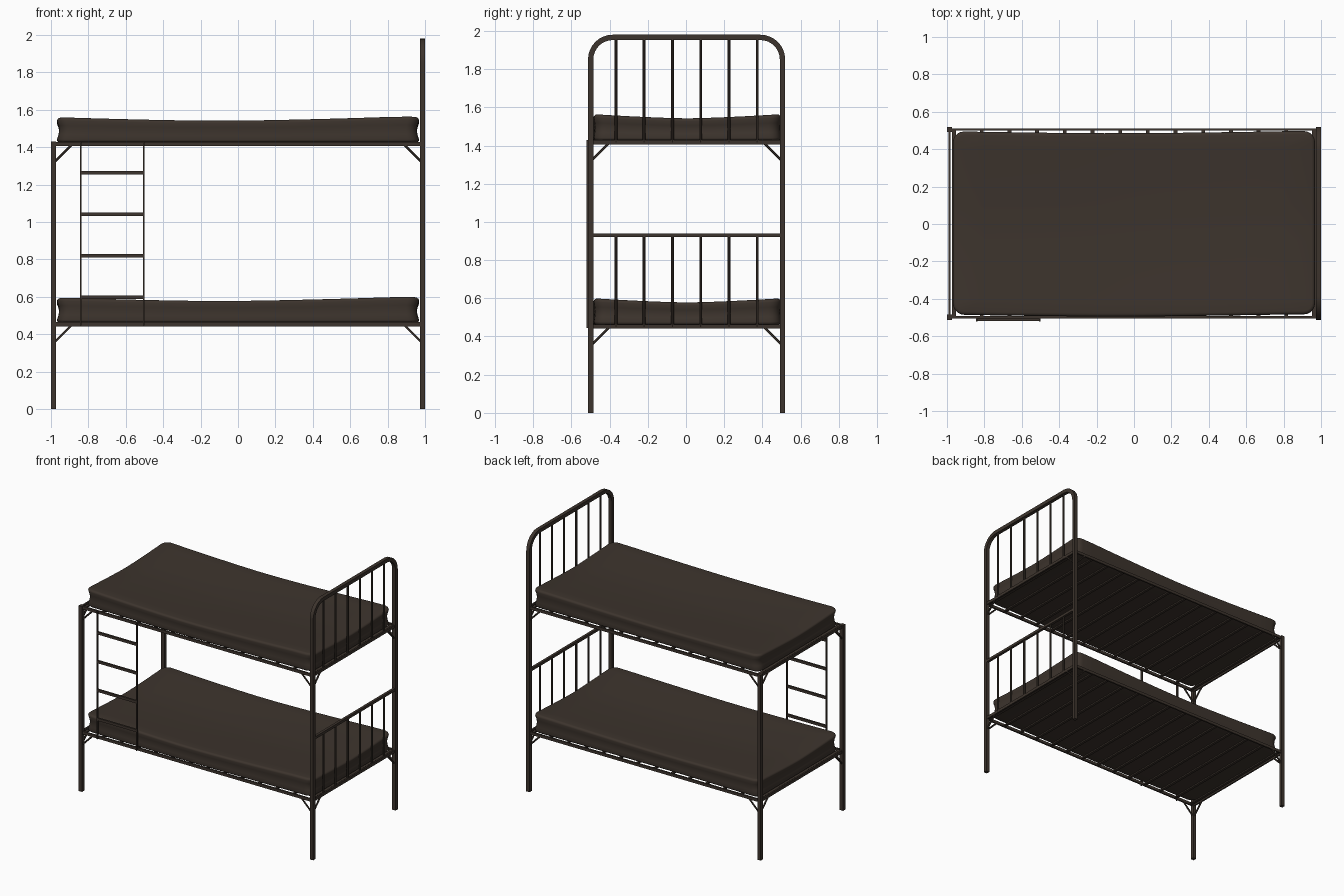
import bpy, bmesh, math
from mathutils import Vector

if "Cube" in bpy.data.objects:
    bpy.data.objects.remove(bpy.data.objects["Cube"])

mat = bpy.data.materials.new("dark brown")
mat.diffuse_color = (0.046, 0.034, 0.026, 1)
mat.use_nodes = True
mat.node_tree.nodes["Principled BSDF"].inputs["Base Color"].default_value = mat.diffuse_color

YC = 0.003           # the ladder pushes the bed slightly off centre
PX, PY = 0.986, 0.502  # post centres
W = 0.028            # post width


def finish(name, bm, smooth=False):
    bmesh.ops.recalc_face_normals(bm, faces=bm.faces)
    me = bpy.data.meshes.new(name)
    bm.to_mesh(me)
    bm.free()
    me.materials.append(mat)
    ob = bpy.data.objects.new(name, me)
    bpy.context.collection.objects.link(ob)
    if smooth:
        bpy.ops.object.select_all(action='DESELECT')
        ob.select_set(True)
        bpy.context.view_layer.objects.active = ob
        bpy.ops.object.shade_smooth_by_angle(angle=math.radians(40))
    return ob


def box(bm, lo, hi):
    r = bmesh.ops.create_cube(bm, size=1)
    for v in r["verts"]:
        v.co = Vector([lo[i] + (v.co[i] + 0.5) * (hi[i] - lo[i]) for i in range(3)])


def bar(bm, a, b, w, sides=4):
    """Straight rod from a to b."""
    a, b = Vector(a), Vector(b)
    d = b - a
    r = bmesh.ops.create_cone(bm, cap_ends=True, segments=sides, radius1=w / 2,
                              radius2=w / 2, depth=d.length)
    q = d.to_track_quat('Z', 'Y')
    for v in r["verts"]:
        v.co = q @ v.co + (a + b) / 2


# Short square posts at the foot end
for s, n in ((-1, "front"), (1, "back")):
    bm = bmesh.new()
    y = YC + s * PY
    box(bm, (-PX - W / 2, y - W / 2, 0), (-PX + W / 2, y + W / 2, 1.43))
    finish(n + "_foot_post", bm)

# Tall arched headboard tube, swept with a square section
bm = bmesh.new()
R, TOP, h = 0.115, 1.98 - W / 2, W / 2
path = [(-PY, 0, -1, 0)]
for i in range(9):
    t = math.pi / 2 * i / 8
    path.append((-PY + R - R * math.cos(t), TOP - R + R * math.sin(t), -math.cos(t), math.sin(t)))
path += [(-y, z, -ny, nz) for y, z, ny, nz in reversed(path)]
rings = []
for y, z, ny, nz in path:
    rings.append([bm.verts.new((PX + dx * h, YC + y + ny * o * h, z + nz * o * h))
                  for dx, o in ((-1, -1), (1, -1), (1, 1), (-1, 1))])
for a, b in zip(rings, rings[1:]):
    for k in range(4):
        bm.faces.new((a[k], a[(k + 1) % 4], b[(k + 1) % 4], b[k]))
bm.faces.new(rings[0])
bm.faces.new(rings[-1])
finish("headboard_arch", bm, True)

# Lower headboard rail and all upright spindles
bm = bmesh.new()
box(bm, (PX - 0.01, YC - PY, 0.92), (PX + 0.01, YC + PY, 0.94))
finish("lower_headboard_rail", bm)
for name, z0, z1 in (("lower_spindles", 0.45, 0.93), ("upper_spindles", 1.415, 1.966)):
    bm = bmesh.new()
    for i in range(6):
        y = YC + (i - 2.5) * 0.148
        bar(bm, (PX, y, z0), (PX, y, z1), 0.015, 8)
    finish(name, bm, True)


def mattress(name, z0):
    bm = bmesh.new()
    box(bm, (-0.968, -0.49, 0), (0.968, 0.49, 0.14))
    up = [e for e in bm.edges if abs(e.verts[0].co.z - e.verts[1].co.z) > 0.1]
    bmesh.ops.bevel(bm, geom=up, offset=0.06, segments=5, profile=0.5, affect='EDGES')
    rim = [e for e in bm.edges if abs(e.verts[0].co.z - e.verts[1].co.z) < 0.01]
    bmesh.ops.bevel(bm, geom=rim, offset=0.018, segments=3, profile=0.5, affect='EDGES')
    cuts = [((i * 0.16, 0, 0), (1, 0, 0)) for i in range(-5, 6)]
    cuts += [((0, i * 0.1, 0), (0, 1, 0)) for i in range(-4, 5)]
    cuts += [((0, 0, z), (0, 0, 1)) for z in (0.045, 0.07, 0.095)]
    for co, no in cuts:
        bmesh.ops.bisect_plane(bm, geom=bm.verts[:] + bm.edges[:] + bm.faces[:],
                               plane_co=co, plane_no=no)
    for v in bm.verts:
        x, y, z = v.co
        fx = max(0, 1 - (abs(x + 0.1) / 0.95) ** 1.5)
        fy = max(0, 1 - (abs(y) / 0.49) ** 1.4)
        waist = 1 - max(0, 1 - ((z - 0.07) / 0.05) ** 2) * 0.012   # pinched sides
        v.co.x = x * waist
        v.co.y = y * waist + YC + 0.004 - 0.012 * fx
        v.co.z = z0 + z - (z / 0.14) * 0.022 * (fx + fy)           # sagging top
    finish(name, bm, True)


def bunk(level, z):
    """Rails, slats, corner braces and mattress; z is the underside of the rails."""
    bm = bmesh.new()
    for s in (-1, 1):
        y = YC + s * PY
        box(bm, (-PX, y - 0.006, z), (PX, y + 0.006, z + 0.022))
        box(bm, (s * PX - 0.006, YC - PY, z), (s * PX + 0.006, YC + PY, z + 0.022))
    finish(level + "_rails", bm)
    bm = bmesh.new()
    for i in range(14):
        x = (i - 6.5) * 0.148
        box(bm, (x - 0.01, YC - PY, z + 0.006), (x + 0.01, YC + PY, z + 0.016))
    finish(level + "_slats", bm)
    bm = bmesh.new()
    for sx in (-1, 1):
        for sy in (-1, 1):
            x, y = sx * PX, YC + sy * PY
            bar(bm, (x, y, z - 0.09), (x - sx * 0.1, y, z + 0.01), 0.013, 6)
            bar(bm, (x, y, z - 0.09), (x, y - sy * 0.1, z + 0.01), 0.013, 6)
    finish(level + "_braces", bm)
    mattress(level + "_mattress", z + 0.018)


bunk("lower", 0.442)
bunk("upper", 1.406)

# Ladder hung on the front side
bm = bmesh.new()
for x in (-0.84, -0.503):
    box(bm, (x - 0.004, -0.521, 0.445), (x + 0.004, -0.503, 1.43))
finish("ladder_sides", bm)
bm = bmesh.new()
for i in range(4):
    z = 0.598 + i * 0.2217
    box(bm, (-0.84, -0.519, z - 0.01), (-0.503, -0.505, z + 0.01))
finish("ladder_rungs", bm)
